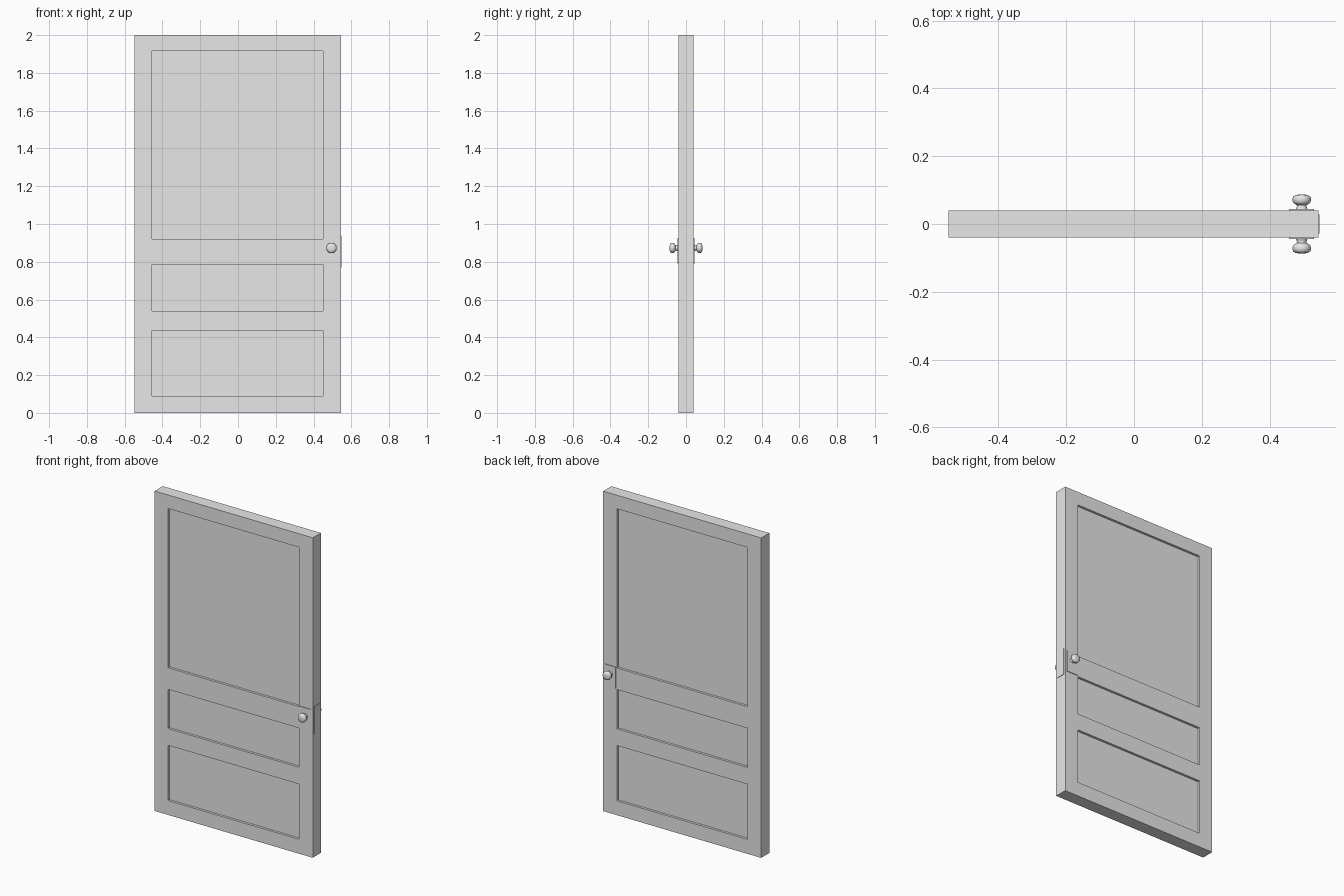
import bpy, bmesh, math
from mathutils import Vector, Matrix

default = bpy.data.objects.get("Cube")
if default:
    bpy.data.objects.remove(default, do_unlink=True)

grey = bpy.data.materials.new("plain grey")
grey.use_nodes = True
color = (0.8, 0.8, 0.8, 1)
grey.diffuse_color = color
grey.node_tree.nodes["Principled BSDF"].inputs["Base Color"].default_value = color

LEFT, RIGHT, HALF, HEIGHT = -0.548, 0.545, 0.04, 2.0
PANEL_X = (-0.455, 0.45)
PANELS_Z = [(0.09, 0.435), (0.54, 0.785), (0.92, 1.915)]
RECESS = 0.015


def finish(name, bm):
    mesh = bpy.data.meshes.new(name)
    bmesh.ops.recalc_face_normals(bm, faces=bm.faces)
    bm.to_mesh(mesh)
    bm.free()
    mesh.materials.append(grey)
    obj = bpy.data.objects.new(name, mesh)
    bpy.context.collection.objects.link(obj)
    return obj


def box_mesh(lo, hi):
    lo, hi = Vector(lo), Vector(hi)
    bm = bmesh.new()
    size = Matrix.Diagonal((*(hi - lo), 1))
    bmesh.ops.create_cube(bm, size=1, matrix=Matrix.Translation((lo + hi) / 2) @ size)
    return bm


# Door slab with three sunk panels on both sides
bm = box_mesh((LEFT, -HALF, 0), (RIGHT, HALF, HEIGHT))
cuts = [((x, 0, 0), (1, 0, 0)) for x in PANEL_X]
cuts += [((0, 0, z), (0, 0, 1)) for pair in PANELS_Z for z in pair]
for point, normal in cuts:
    bmesh.ops.bisect_plane(bm, geom=bm.verts[:] + bm.edges[:] + bm.faces[:],
                           plane_co=point, plane_no=normal)
bm.normal_update()
sunk = []
for face in bm.faces:
    c = face.calc_center_median()
    if abs(face.normal.y) > 0.9 and PANEL_X[0] < c.x < PANEL_X[1]:
        if any(lo < c.z < hi for lo, hi in PANELS_Z):
            sunk.append(face)
for face in bmesh.ops.extrude_discrete_faces(bm, faces=sunk)["faces"]:
    inward = -math.copysign(RECESS, face.calc_center_median().y)
    bmesh.ops.translate(bm, verts=face.verts, vec=(0, inward, 0))
finish("door_slab", bm)

# Latch plate on the door edge
finish("latch_plate", box_mesh((RIGHT - 0.01, -0.028, 0.77), (RIGHT + 0.003, 0.028, 0.94)))

# Knob profile: radius and distance from the door face
PROFILE = [(0.018, 0.002), (0.016, 0.007), (0.014, 0.012), (0.015, 0.016),
           (0.022, 0.02), (0.026, 0.024), (0.027, 0.03), (0.027, 0.035),
           (0.025, 0.041), (0.019, 0.045), (0.01, 0.047), (0, 0.047)]

# A face plate and a turned knob on each side
for side, label in ((-1, "front"), (1, "back")):
    inner, outer = sorted((side * (HALF - 0.005), side * (HALF + 0.004)))
    finish(label + "_plate", box_mesh((0.457, inner, 0.79), (0.531, outer, 0.925)))

    bm = bmesh.new()
    center = Vector((0.495, side * HALF, 0.873))
    verts = [bm.verts.new(center + Vector((r, side * d, 0))) for r, d in PROFILE]
    edges = [bm.edges.new(pair) for pair in zip(verts, verts[1:])]
    bmesh.ops.spin(bm, geom=verts + edges, cent=center, axis=(0, 1, 0),
                   angle=math.tau, steps=32, use_merge=True)
    bmesh.ops.remove_doubles(bm, verts=bm.verts, dist=0.0001)
    knob = finish(label + "_knob", bm)
    if knob.data.polygons[0].normal.dot(knob.data.polygons[0].center - center) < 0:
        knob.data.flip_normals()
    bpy.ops.object.select_all(action="DESELECT")
    knob.select_set(True)
    bpy.context.view_layer.objects.active = knob
    bpy.ops.object.shade_smooth_by_angle(angle=math.radians(40))
